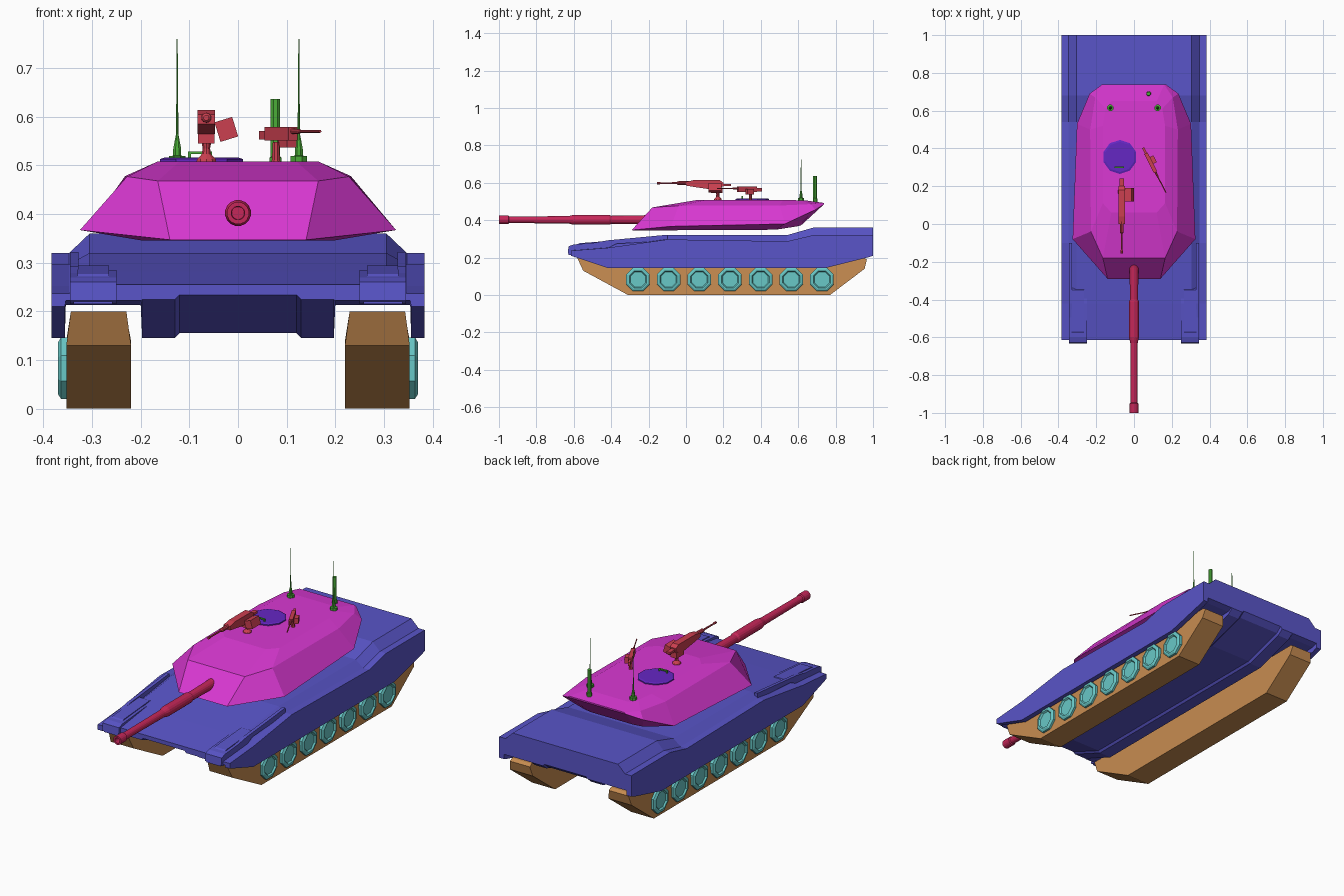
import bpy, bmesh, math
from mathutils import Vector, Matrix

COLORS = {"hull": (.10, .09, .58), "turret": (.70, .04, .65), "track": (.57, .26, .08),
          "wheel": (.14, .58, .57), "gun": (.56, .02, .10), "mg": (.60, .05, .08),
          "green": (.07, .42, .04), "hatch": (.13, .02, .55)}
MATS = {}
for key, rgb in COLORS.items():
    MATS[key] = bpy.data.materials.new(key + "_paint")
    MATS[key].diffuse_color = (*rgb, 1)


def loft(name, rings, mat):
    """Skin a list of equal-length closed rings and cap both ends."""
    bm = bmesh.new()
    vs = [[bm.verts.new(p) for p in r] for r in rings]
    n = len(vs[0])
    for a, b in zip(vs, vs[1:]):
        for i in range(n):
            j = (i + 1) % n
            bm.faces.new((a[i], a[j], b[j], b[i]))
    bm.faces.new(vs[0])
    bm.faces.new(vs[-1])
    bmesh.ops.recalc_face_normals(bm, faces=bm.faces)
    me = bpy.data.meshes.new(name)
    bm.to_mesh(me)
    bm.free()
    me.materials.append(MATS[mat])
    ob = bpy.data.objects.new(name, me)
    bpy.context.collection.objects.link(ob)
    return ob


def mirrored(half):
    return half + [(-x, y, z) for x, y, z in reversed(half)]


def lathe(name, prof, n, loc, axis, mat):
    """Turn a (distance, radius) profile about an axis through loc."""
    q = Vector((0, 0, 1)).rotation_difference(Vector(axis))
    rings = [[q @ Vector((r * math.cos(a), r * math.sin(a), h)) + Vector(loc)
              for a in ((i + .5) * 2 * math.pi / n for i in range(n))] for h, r in prof]
    return loft(name, rings, mat)


def extrude(name, prof, x0, x1, mat):
    return loft(name, [[(x, y, z) for y, z in prof] for x in (x0, x1)], mat)


def box(name, size, loc, mat, rot=None):
    m = Matrix.Translation(loc) @ (rot or Matrix())
    x, y, z = (s / 2 for s in size)
    c = [(-x, -y), (x, -y), (x, y), (-x, y)]
    return loft(name, [[m @ Vector((a, b, h)) for a, b in c] for h in (-z, z)], mat)


# Hull: stations of y, deck z, skirt top, skirt bottom, sponson floor, belly
rings = []
for y, d, s, b, u, l in [(-.615, .255, .237, .210, .222, .224), (-.42, .282, .252, .145, .213, .145),
                         (-.1, .32, .297, .145, .213, .145), (.54, .32, .287, .145, .213, .145),
                         (.68, .36, .32, .145, .213, .145), (.75, .36, .32, .145, .213, .145),
                         (.97, .36, .32, .2, .225, .21), (1, .36, .32, .21, .235, .235)]:
    rings.append(mirrored([(x, y, z) for x, z in
                           [(.305, d), (.347, s), (.383, s), (.383, b), (.356, b), (.354, u),
                            (.2, u), (.197, l), (.13, l), (.12, l + .01)]]))
loft("hull", rings, "hull")

for s, side in ((1, "right"), (-1, "left")):
    # Front mudguards with raised headlamp housings and a thin deck rail
    extrude("mudguard_" + side, [(-.615, .215), (-.632, .222), (-.628, .26), (-.6, .27),
                                 (-.42, .285), (-.35, .285), (-.42, .25)], s * .25, s * .345, "hull")
    extrude("lamp_housing_" + side, [(-.59, .262), (-.57, .277), (-.35, .294), (-.34, .28)],
            s * .265, s * .33, "hull")
    extrude("deck_rail_" + side, [(-.6, .26), (-.42, .292), (-.1, .322), (-.1, .29)],
            s * .328, s * .345, "hull")
    box("mudflap_" + side, (.08, .012, .04), (s * .298, -.622, .235), "hull")
    # Tracks, with slightly narrower upper ends
    path = [(-.582, .2), (-.55, .13), (-.31, 0), (.77, 0), (.955, .14), (.967, .19), (.95, .2)]
    loft("track_" + side, [[(s * (mid + e * (.057 if z > .18 else .0665)), y, z) for y, z in path]
                           for mid, e in ((.2865, -1), (.2865, 1))], "track")
    # Road wheels with recessed dish
    for i in range(7):
        lathe(f"wheel_{side}_{i + 1}", [(0, .068), (.022, .068), (.028, .058), (.028, .05), (.020, .044)],
              8, (s * .342, -.257 + i * .164, .083), (s, 0, 0), "wheel")

# Turret: belly, widest edge, shoulder and roof rings
loft("turret", [mirrored(h) for h in (
    [(.14, -.285, .346), (.2, -.06, .346), (.2, .48, .349), (.17, .60, .368), (.12, .615, .372)],
    [(.14, -.29, .347), (.325, -.08, .367), (.302, .53, .38), (.235, .69, .455), (.17, .738, .485)],
    [(.165, -.18, .468), (.228, -.04, .477), (.232, .5, .478), (.205, .67, .486), (.16, .738, .492)],
    [(.12, .06, .508), (.165, .11, .508), (.165, .52, .508), (.15, .61, .506), (.12, .65, .504)])], "turret")

# Main gun barrel with bore evacuator and muzzle collar
lathe("main_gun", [(0, .028), (.03, .024), (.20, .022), (.21, .027), (.40, .027), (.43, .020),
                   (.745, .018), (.75, .023), (.8, .023), (.8, .014), (.77, .013)],
      16, (0, -.2, .402), (0, -1, 0), "gun")

# Roof hatch with a handle
lathe("hatch", [(0, .09), (.01, .09), (.013, .08)], 10, (-.075, .355, .503), (0, 0, 1), "hatch")
box("hatch_handle", (.05, .008, .006), (-.078, .3, .526), "green")
for x in (-.1, -.056):
    box("hatch_handle_post", (.006, .008, .014), (x, .3, .519), "green")

# Large roof machine gun
X = -.065
lathe("big_mg_base", [(0, .022), (.008, .02), (.018, .01), (.03, .008), (.05, .012)], 10,
      (X, .17, .505), (0, 0, 1), "mg")
box("big_mg_cradle", (.034, .06, .03), (X, .165, .56), "mg")
extrude("big_mg_receiver", [(.0, .585), (.0, .605), (.04, .614), (.18, .614), (.20, .60), (.20, .58),
                            (.13, .565), (.06, .575)], X - .018, X + .018, "mg")
box("big_mg_grip", (.022, .045, .012), (X, .218, .588), "mg")
lathe("big_mg_barrel", [(0, .011), (.06, .010), (.065, .005), (.15, .004), (.155, .006), (.17, .006)],
      10, (X, .015, .598), (0, -1, 0), "mg")
box("big_mg_ammo_box", (.038, .07, .042), (-.024, .155, .574), "mg", Matrix.Rotation(-.3, 4, 'Y'))

# Small roof machine gun, turned outward
turn = Matrix.Rotation(math.radians(27), 4, 'Z')
centre = Vector((.088, .325, .562))


def at(x, y, z):
    return centre + turn @ Vector((x, y, z))


lathe("small_mg_post", [(0, .012), (.008, .009), (.045, .007)], 8, (.078, .345, .503), (0, 0, 1), "mg")
box("small_mg_receiver", (.02, .11, .028), at(0, 0, .003), "mg", turn)
box("small_mg_stock", (.012, .04, .018), at(0, .068, 0), "mg", turn)
box("small_mg_ammo_box", (.022, .04, .03), at(.019, .008, -.01), "mg", turn)
lathe("small_mg_barrel", [(0, .006), (.03, .005), (.035, .003), (.125, .003)], 8,
      at(0, -.053, .008), turn.to_3x3() @ Vector((0, -1, 0)), "mg")

# Whip antennas and sensor mast
for x, side in ((.125, "right"), (-.125, "left")):
    lathe("antenna_" + side, [(0, .018), (.016, .018), (.017, .009), (.03, .009), (.045, .006),
                              (.06, .003), (.13, .002), (.257, .001)], 8, (x, .615, .503), (0, 0, 1), "green")
lathe("sensor_mast", [(0, .013), (.02, .013), (.022, .0105), (.14, .0105)], 8,
      (.077, .69, .496), (0, 0, 1), "green")
